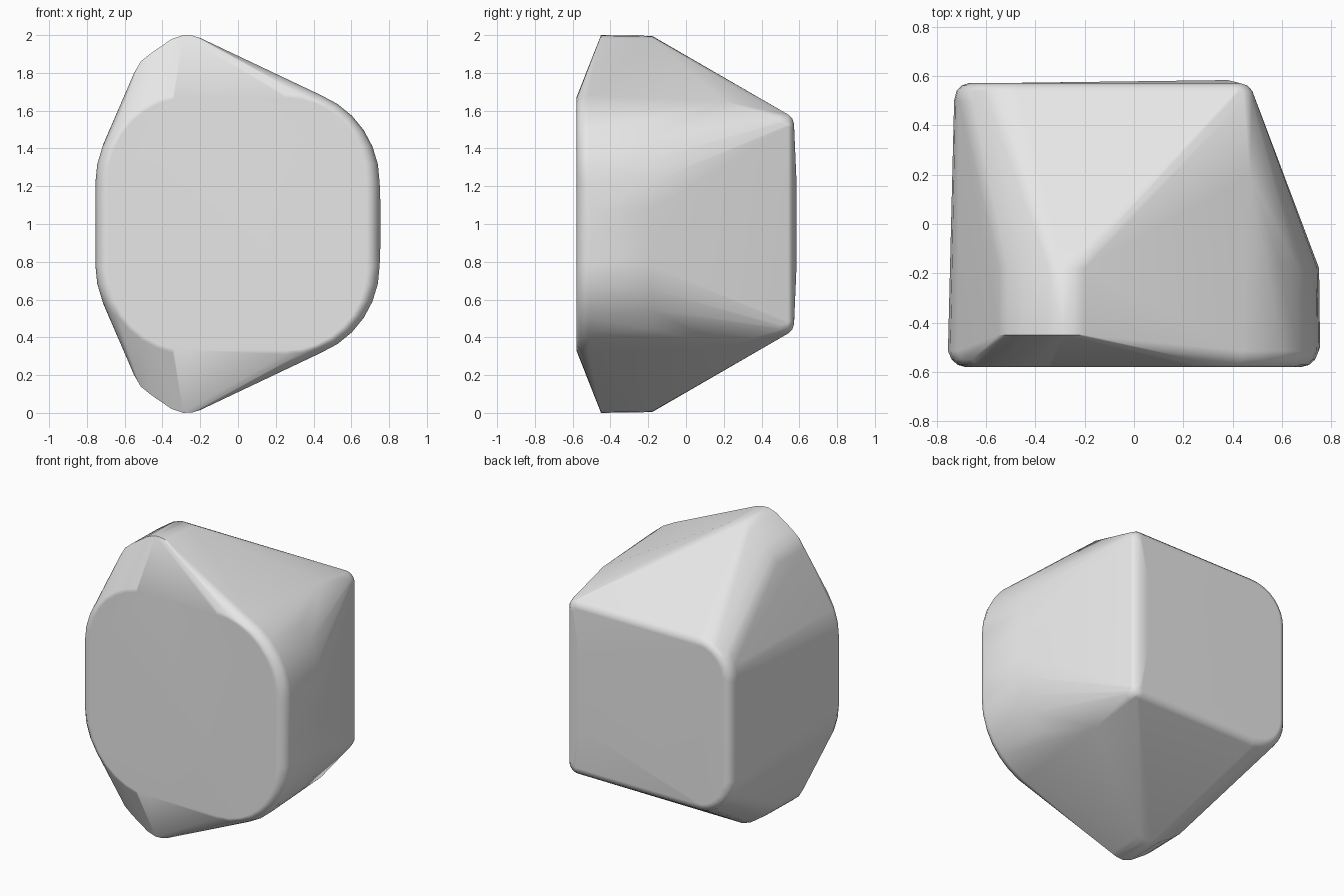
import bpy, bmesh
from math import sin, cos, pi

cube = bpy.data.objects.get("Cube")
if cube:
    bpy.data.objects.remove(cube, do_unlink=True)

MID = 1.0  # height of the mirror plane
points = []


def add(x, y, z):
    """Add a point and its mirror below the middle height."""
    points.append((x, y, z))
    points.append((x, y, 2 * MID - z))


def half_ring(y, left, right, half_z, r_left, r_right, steps=8):
    """Upper half of a rounded rectangle, mirrored to the lower half."""
    for i in range(steps + 1):
        a = pi / 2 * i / steps
        add(right - r_right + r_right * cos(a), y, MID + half_z - r_right + r_right * sin(a))
        add(left + r_left - r_left * cos(a), y, MID + half_z - r_left + r_left * sin(a))


# Front face: rounded square with a soft rim
for y, grow in ((-0.58, 0.0), (-0.572, 0.03), (-0.55, 0.055), (-0.515, 0.07)):
    half_ring(y, -0.685 - grow, 0.68 + grow, 0.67 + grow * 0.7, 0.43 + grow, 0.43 + grow)

# Widest section, a band with a rounded peak off to one side
outline = [
    (0.755, 1.08), (0.747, 1.23), (0.72, 1.35), (0.67, 1.46), (0.60, 1.56),
    (0.52, 1.63), (0.42, 1.69), (-0.20, 1.985), (-0.24, 1.997), (-0.29, 2.0),
    (-0.35, 1.98), (-0.46, 1.905), (-0.515, 1.86), (-0.55, 1.80),
    (-0.70, 1.43), (-0.74, 1.29), (-0.755, 1.15),
]
for x, z in outline:
    add(x, -0.45 if z > 1.75 else -0.5, z)
    add(x * 0.995, -0.18, z - 0.004)

# Shoulder on the slanted side
add(0.47, 0.2, 1.65)

# Back face: rounded on one side, tight corners on the other
for y, grow in ((0.572, 0.0), (0.562, 0.03), (0.54, 0.05), (0.50, 0.06)):
    half_ring(y, -0.67 - grow, 0.43 + grow, 0.53 + grow, 0.2 + grow, 0.03 + grow * 0.7)
add(0.38, 0.584, 1.25)

# Skin the sections as one convex body
bm = bmesh.new()
for p in points:
    bm.verts.new(p)
bmesh.ops.remove_doubles(bm, verts=bm.verts[:], dist=0.002)
bmesh.ops.convex_hull(bm, input=bm.verts[:])
loose = [v for v in bm.verts if not v.link_faces]
bmesh.ops.delete(bm, geom=loose, context="VERTS")
bmesh.ops.dissolve_limit(bm, angle_limit=0.02, verts=bm.verts[:], edges=bm.edges[:])
bmesh.ops.recalc_face_normals(bm, faces=bm.faces[:])
mesh = bpy.data.meshes.new("rounded_rock")
bm.to_mesh(mesh)
bm.free()

rock = bpy.data.objects.new("rounded_rock", mesh)
bpy.context.collection.objects.link(rock)

# Plain grey surface
grey = bpy.data.materials.new("light_grey")
grey.use_nodes = True
colour = (0.8, 0.8, 0.8, 1.0)
grey.diffuse_color = colour
grey.node_tree.nodes["Principled BSDF"].inputs["Base Color"].default_value = colour
mesh.materials.append(grey)

# Soft rims, flat large faces
bpy.ops.object.select_all(action="DESELECT")
rock.select_set(True)
bpy.context.view_layer.objects.active = rock
bpy.ops.object.shade_smooth_by_angle(angle=pi / 6)
weighted = rock.modifiers.new("flat_face_normals", "WEIGHTED_NORMAL")
weighted.keep_sharp = True
